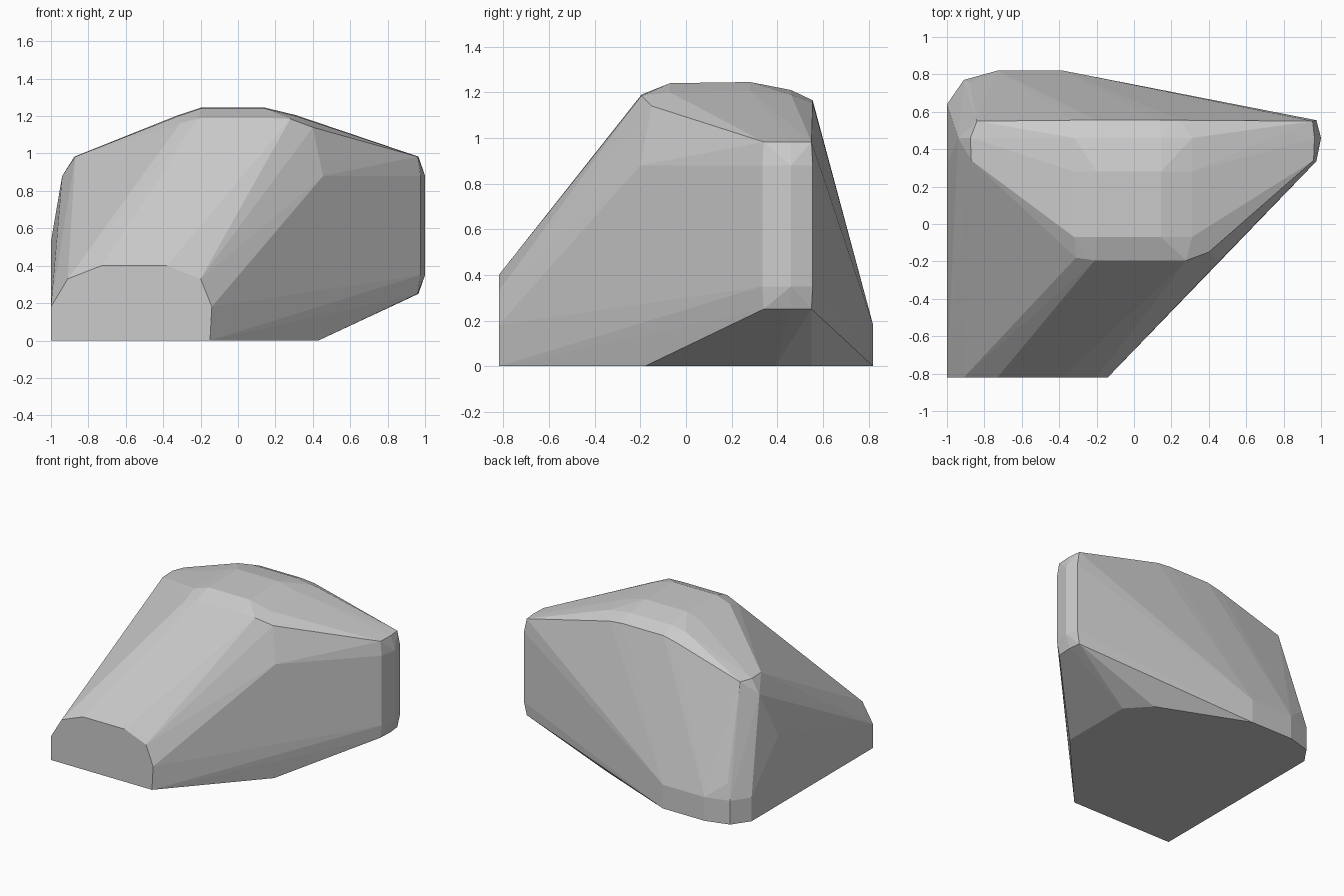
import bpy
import bmesh
import math

cube = bpy.data.objects.get("Cube")
if cube:
    bpy.data.objects.remove(cube, do_unlink=True)


def level(z, outline):
    """Lift a plan outline of (x, y) pairs to one height."""
    return [(x, y, z) for x, y in outline]


def section(y, outline):
    """Place an upright outline of (x, z) pairs at one depth."""
    return [(x, y, z) for x, z in outline]


def make_material(name, shade):
    material = bpy.data.materials.new(name)
    material.use_nodes = True
    colour = (shade, shade, shade, 1)
    material.diffuse_color = colour
    node = material.node_tree.nodes["Principled BSDF"]
    node.inputs["Base Color"].default_value = colour
    return material


def make_hull(name, points, material):
    """Wrap a tight faceted skin around the guide sections."""
    bm = bmesh.new()
    for point in points:
        bm.verts.new(point)
    result = bmesh.ops.convex_hull(bm, input=bm.verts, use_existing_faces=False)
    spare = set(result["geom_interior"]) | set(result["geom_unused"])
    loose = [v for v in spare if isinstance(v, bmesh.types.BMVert)]
    bmesh.ops.delete(bm, geom=loose, context="VERTS")
    # Merge triangles lying in the same flat facet
    bmesh.ops.dissolve_limit(bm, angle_limit=math.radians(0.5),
                             verts=bm.verts, edges=bm.edges)
    bmesh.ops.recalc_face_normals(bm, faces=bm.faces)
    mesh = bpy.data.meshes.new(name)
    bm.to_mesh(mesh)
    bm.free()
    mesh.materials.append(material)
    obj = bpy.data.objects.new(name, mesh)
    bpy.context.scene.collection.objects.link(obj)
    return obj


# Rounded rear foot, a short upright wall
rear_foot = [(-.38, .82), (-.73, .82), (-.91, .77), (-1, .64)]
points = level(0, rear_foot) + level(.18, rear_foot)

# Rest of the flat base
points += level(0, [(.43, -.18), (.43, .39), (.28, .55)])

# Arched front face
points += section(-.82, [(-1, 0), (-1, .18), (-.91, .33), (-.73, .4),
                         (-.38, .4), (-.2, .33), (-.14, .18), (-.15, 0)])

# Narrow end on the left, with chamfered top and bottom
end_plan = [(.975, .335), (1, .46), (.975, .555)]
end_cap = [(.96, .34), (.965, .46), (.955, .55)]
for z in (.35, .88):
    points += level(z, end_plan)
points += level(.25, end_cap) + level(.983, end_cap)

# Left shoulder running down the front
points += section(-.2, [(.46, .35), (.455, .88)])
points += [(.43, -.175, 1), (.4, -.15, 1.14)]

# Right shoulder
points += [(-1, .32, .53), (-.94, .46, .88), (-.88, .755, .3)]
points += level(.983, [(-.87, .34), (-.875, .46), (-.84, .55)])

# Crown: brow, rounded top and rear edge
points += section(-.195, [(-.21, 1.19), (.15, 1.19), (.28, 1.185)])
points += [(-.31, -.18, 1.16)]
for y, z, drop in ((-.07, 1.24, .04), (.28, 1.245, .04), (.46, 1.21, .02)):
    points += section(y, [(-.2, z), (.145, z), (-.32, z - drop), (.31, z - drop)])
points += section(.555, [(-.31, 1.14), (-.2, 1.165), (.14, 1.165), (.25, 1.155)])

make_hull("faceted_block", points, make_material("light_grey", .6))
